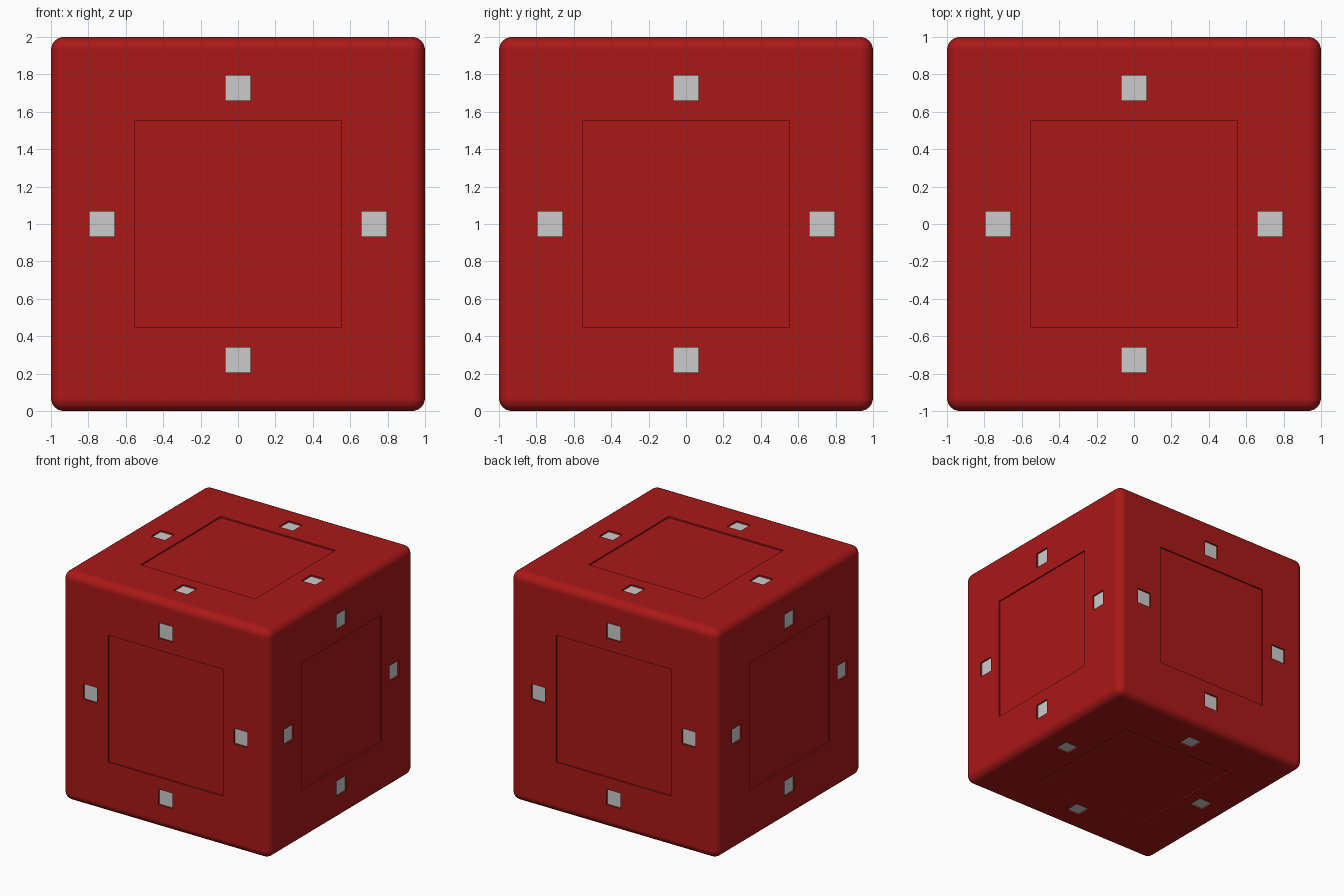
import bpy, bmesh, math
from mathutils import Matrix, Vector

if "Cube" in bpy.data.objects:
    bpy.data.objects.remove(bpy.data.objects["Cube"])

PANEL_HALF, PANEL_DEPTH = 0.554, 0.012
TILE_HALF, TILE_DEPTH, TILE_POS = 0.067, 0.015, 0.727
CENTRE = Matrix.Translation((0, 0, 1))

red = bpy.data.materials.new("red")
red.diffuse_color = (0.4, 0.009, 0.009, 1)
red.use_nodes = True
red.node_tree.nodes["Principled BSDF"].inputs["Base Color"].default_value = red.diffuse_color

# rotations taking the +z face to each of the six faces
FACES = [Matrix.Rotation(math.radians(a), 4, 'X') for a in (0, 90, 180, 270)]
FACES += [Matrix.Rotation(math.radians(a), 4, 'Y') for a in (90, -90)]
SPOTS = [(TILE_POS, 0), (-TILE_POS, 0), (0, TILE_POS), (0, -TILE_POS)]


def make_object(name, bm, mat=None):
    mesh = bpy.data.meshes.new(name)
    bm.to_mesh(mesh)
    bm.free()
    if mat:
        mesh.materials.append(mat)
    obj = bpy.data.objects.new(name, mesh)
    bpy.context.collection.objects.link(obj)
    return obj


def add_cutter(bm, face, x, y, half, depth):
    top = 1.1
    low = 1 - depth
    m = CENTRE @ face @ Matrix.Translation((x, y, (top + low) / 2))
    m = m @ Matrix.Diagonal((2 * half, 2 * half, top - low, 1))
    bmesh.ops.create_cube(bm, size=1, matrix=m)


# rounded cube body
bm = bmesh.new()
bmesh.ops.create_cube(bm, size=2, matrix=CENTRE)
bmesh.ops.bevel(bm, geom=bm.edges[:], offset=0.07, segments=6,
                profile=0.5, affect='EDGES')
body = make_object("cube_body", bm, red)

# recess cutters: one panel and four tile pockets per face
bm = bmesh.new()
for face in FACES:
    add_cutter(bm, face, 0, 0, PANEL_HALF, PANEL_DEPTH)
    for x, y in SPOTS:
        add_cutter(bm, face, x, y, TILE_HALF, TILE_DEPTH)
cutter = make_object("recess_cutter", bm, red)

cut = body.modifiers.new("recesses", 'BOOLEAN')
cut.operation = 'DIFFERENCE'
cut.solver = 'EXACT'
cut.object = cutter
bpy.context.view_layer.objects.active = body
body.select_set(True)
bpy.ops.object.modifier_apply(modifier=cut.name)
bpy.data.objects.remove(cutter)

# smooth rounded edges, crisp recesses, flat large faces
bpy.ops.object.shade_smooth_by_angle(angle=math.radians(35))
weighted = body.modifiers.new("flat_face_normals", 'WEIGHTED_NORMAL')
weighted.keep_sharp = True

# grey tiles lying on the pocket floors
bm = bmesh.new()
for face in FACES:
    for x, y in SPOTS:
        m = CENTRE @ face @ Matrix.Translation((x, y, 1 - TILE_DEPTH + 0.001))
        bmesh.ops.create_grid(bm, x_segments=1, y_segments=1,
                              size=TILE_HALF, matrix=m)
make_object("grey_tiles", bm)
